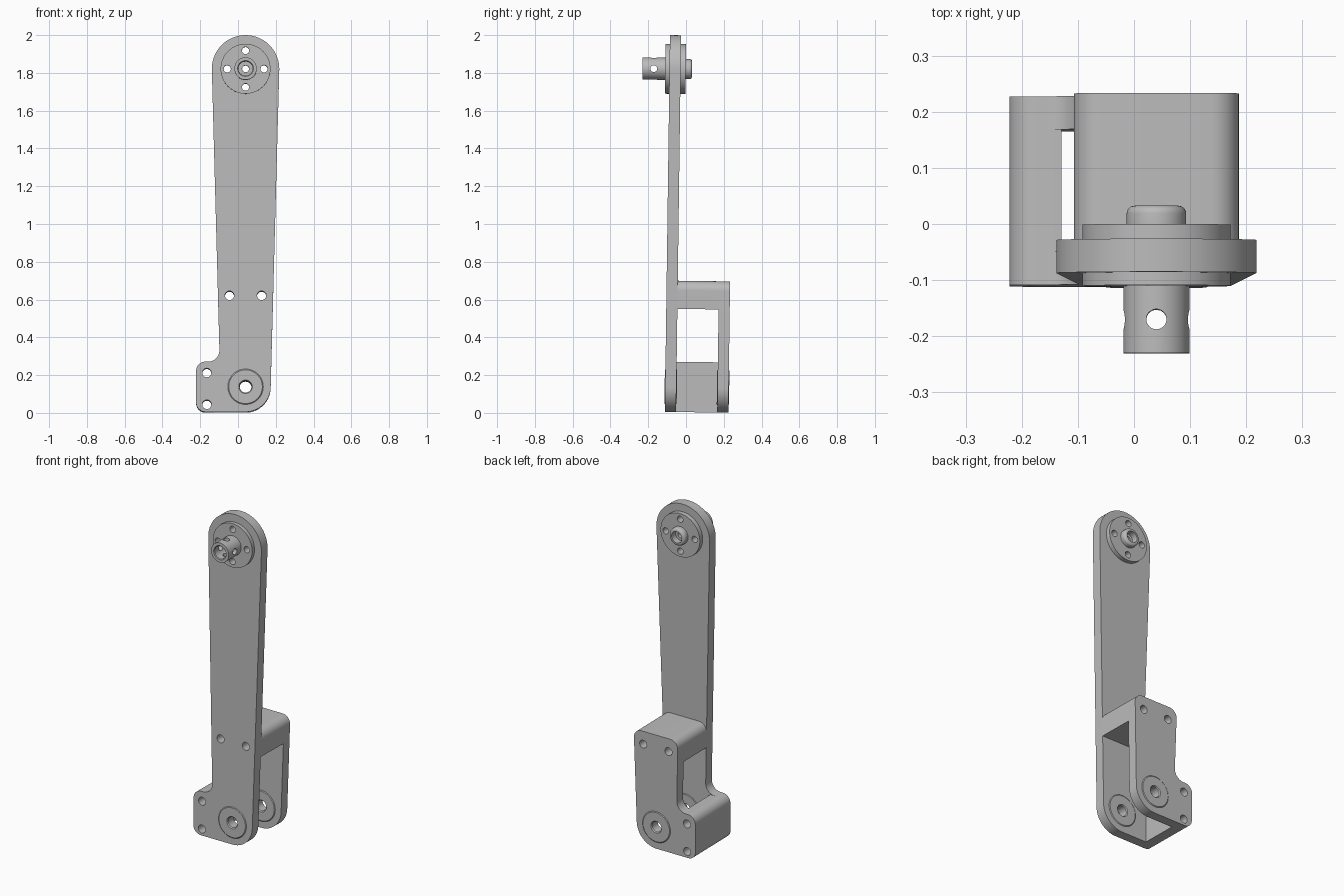
import bpy, bmesh, math
from mathutils import Vector, Matrix

if "Cube" in bpy.data.objects:
    bpy.data.objects.remove(bpy.data.objects["Cube"])

TILT = -0.0135            # whole link leans slightly back
CX = 0.04                 # shared x of both pivots
LOW_Z, LOW_R = 0.137, 0.133
TOP_Z, TOP_R = 1.82, 0.1785
PHI = math.asin((TOP_R - LOW_R) / (TOP_Z - LOW_Z))   # taper of the arm sides
FRONT, FRONT_IN, BACK_IN, BACK = -0.112, -0.053, 0.165, 0.224
TAB_X, TAB_IN, TAB_TOP, BASE = -0.222, -0.129, 0.27, LOW_Z - LOW_R

grey = bpy.data.materials.new("grey_metal")
grey.diffuse_color = (0.5, 0.5, 0.5, 1)
grey.use_nodes = True
grey.node_tree.nodes["Principled BSDF"].inputs["Base Color"].default_value = grey.diffuse_color


def half_width(z):
    return LOW_R / math.cos(PHI) + (z - LOW_Z) * math.tan(PHI)


def arc(cx, cz, r, a0, a1, n):
    return [Vector((cx + r * math.cos(a0 + (a1 - a0) * i / n),
                    cz + r * math.sin(a0 + (a1 - a0) * i / n))) for i in range(n + 1)]


def fillet(prev, p, nxt, r, n=10):
    """Round the corner p between two straight edges."""
    p = Vector(p)
    u, v = (Vector(prev) - p).normalized(), (Vector(nxt) - p).normalized()
    half = u.angle(v) / 2
    c = p + (u + v).normalized() * (r / math.sin(half))
    t = r / math.tan(half)
    s, e = p + u * t - c, p + v * t - c
    a0, a1 = math.atan2(s.y, s.x), math.atan2(e.y, e.x)
    d = (a1 - a0 + math.pi) % (2 * math.pi) - math.pi
    return arc(c.x, c.y, r, a0, a0 + d, n)


def rounded(corners):
    n = len(corners)
    out = []
    for i, (x, z, r) in enumerate(corners):
        a, b = corners[i - 1][:2], corners[(i + 1) % n][:2]
        out += fillet(a, (x, z), b, r) if r else [Vector((x, z))]
    return out


def finish(bm, name):
    bmesh.ops.recalc_face_normals(bm, faces=bm.faces[:])
    me = bpy.data.meshes.new(name)
    bm.to_mesh(me)
    bm.free()
    ob = bpy.data.objects.new(name, me)
    bpy.context.collection.objects.link(ob)
    me.materials.append(grey)
    return ob


def extrude(name, pts, y0, y1):
    bm = bmesh.new()
    f = bm.faces.new([bm.verts.new((p.x, y0, p.y)) for p in pts])
    g = bmesh.ops.extrude_face_region(bm, geom=[f])
    bmesh.ops.translate(bm, vec=(0, y1 - y0, 0),
                        verts=[v for v in g["geom"] if isinstance(v, bmesh.types.BMVert)])
    return finish(bm, name)


def lathe(name, z, profile, n=64):
    """Closed (radius, y) profile turned about a front-to-back axis."""
    bm = bmesh.new()
    rings = []
    for i in range(n):
        a = 2 * math.pi * i / n
        rings.append([bm.verts.new((CX + r * math.cos(a), y, z + r * math.sin(a)))
                      for r, y in profile])
    m = len(profile)
    for i in range(n):
        a, b = rings[i], rings[(i + 1) % n]
        for j in range(m):
            k = (j + 1) % m
            bm.faces.new((a[j], a[k], b[k], b[j]))
    return finish(bm, name)


def drill(ob, holes):
    """Cut round holes given as (centre, radius, length, axis)."""
    bm = bmesh.new()
    for c, r, length, axis in holes:
        rot = {"x": Matrix.Rotation(math.pi / 2, 4, "Y"),
               "y": Matrix.Rotation(math.pi / 2, 4, "X"), "z": Matrix()}[axis]
        bmesh.ops.create_cone(bm, cap_ends=True, segments=32, radius1=r, radius2=r,
                              depth=length, matrix=Matrix.Translation(c) @ rot)
    cutter = finish(bm, "cutter")
    cutter.hide_render = True
    mod = ob.modifiers.new("holes", "BOOLEAN")
    mod.operation, mod.solver, mod.object = "DIFFERENCE", "EXACT", cutter
    bpy.context.view_layer.objects.active = ob
    bpy.ops.object.modifier_apply(modifier=mod.name)
    bpy.data.objects.remove(cutter)


# Outline shared by both plates below the arm: left side down, tab, lower pivot
zl = 0.5
left_up = (CX - half_width(zl), zl)
inner = (CX - half_width(TAB_TOP), TAB_TOP)
tab_a, tab_b = (TAB_X, TAB_TOP), (TAB_X, BASE)
lower = (fillet(left_up, inner, tab_a, 0.06) + fillet(inner, tab_a, tab_b, 0.05)
         + fillet(tab_a, tab_b, (CX, BASE), 0.05)
         + arc(CX, LOW_Z, LOW_R, -math.pi / 2, -PHI, 24))

# Long front arm and short rear plate
arm = extrude("front_arm", lower + arc(CX, TOP_Z, TOP_R, -PHI, math.pi + PHI, 48), FRONT, FRONT_IN)
ZT = 0.699
tr, tl = (CX + half_width(ZT), ZT), (CX - half_width(ZT), ZT)
right_low = (CX + half_width(0.4), 0.4)
cap = fillet(right_low, tr, tl, 0.05) + fillet(tr, tl, left_up, 0.05)
rear = extrude("rear_plate", lower + cap, BACK_IN, BACK)

# Spacer blocks joining the plates
ZB = 0.55
top_block = extrude("top_spacer", cap + [Vector((CX - half_width(ZB), ZB)),
                    Vector((CX + half_width(ZB), ZB))], FRONT_IN, BACK_IN)
side_block = extrude("side_spacer", rounded([
    (TAB_X, TAB_TOP, 0.05), (TAB_X, BASE, 0.05), (TAB_IN, BASE, 0), (TAB_IN, TAB_TOP, 0)]),
    FRONT_IN, BACK_IN)

# Bolt holes run straight through plates and spacers
upper_bolts = [((x, 0, 0.62), 0.024, 1, "y") for x in (CX - 0.085, CX + 0.085)]
tab_bolts = [((-0.165, 0, z), 0.024, 1, "y") for z in (0.043, 0.211)]
pivot = [((CX, 0, LOW_Z), 0.094, 1, "y")]
ring = [((CX + 0.097 * dx, 0, TOP_Z + 0.097 * dz), 0.019, 1, "y")
        for dx, dz in ((1, 0), (-1, 0), (0, 1), (0, -1))]
drill(arm, upper_bolts + tab_bolts + pivot + ring + [((CX, 0, TOP_Z), 0.05, 1, "y")])
drill(rear, upper_bolts + tab_bolts + pivot)
drill(top_block, upper_bolts)
drill(side_block, tab_bolts)

# Pivot bushings, slightly proud with bevelled rims
for name, y0, y1 in (("front_bushing", FRONT, FRONT_IN), ("rear_bushing", BACK_IN, BACK)):
    a, b = y0 - 0.003, y1 + 0.003
    lathe(name, LOW_Z, [(0.036, a), (0.089, a), (0.094, a + 0.004), (0.094, b - 0.004),
                        (0.089, b), (0.036, b), (0.031, b - 0.006), (0.031, a + 0.006)])

# Top hub: front flange with hollow shaft, rear flange with rounded boss
round_rim = [(0.039 + 0.014 * math.cos(t), -0.006 + 0.014 * math.sin(t))
             for t in (i * math.pi / 12 for i in range(7))]
hub = lathe("top_hub", TOP_Z, [
    (0.018, -0.13), (0.038, -0.13), (0.038, -0.251), (0.042, -0.255), (0.059, -0.255),
    (0.059, -0.135), (0.132, -0.135), (0.132, FRONT), (0.05, FRONT), (0.05, FRONT_IN),
    (0.132, FRONT_IN), (0.132, -0.026), (0.053, -0.026)] + round_rim +
    [(0.034, 0.008), (0.034, -0.03), (0.018, -0.03)])
drill(hub, ring)
drill(hub, [((CX, -0.195, TOP_Z), 0.018, 0.2, "z")])
drill(hub, [((CX, -0.195, TOP_Z), 0.018, 0.2, "x")])

# Smooth round surfaces, keep edges sharp, lean the assembly
for ob in list(bpy.context.scene.objects):
    bpy.ops.object.select_all(action="DESELECT")
    ob.select_set(True)
    bpy.context.view_layer.objects.active = ob
    bpy.ops.object.shade_smooth_by_angle(angle=math.radians(30))
    ob.rotation_euler = (TILT, 0, 0)
